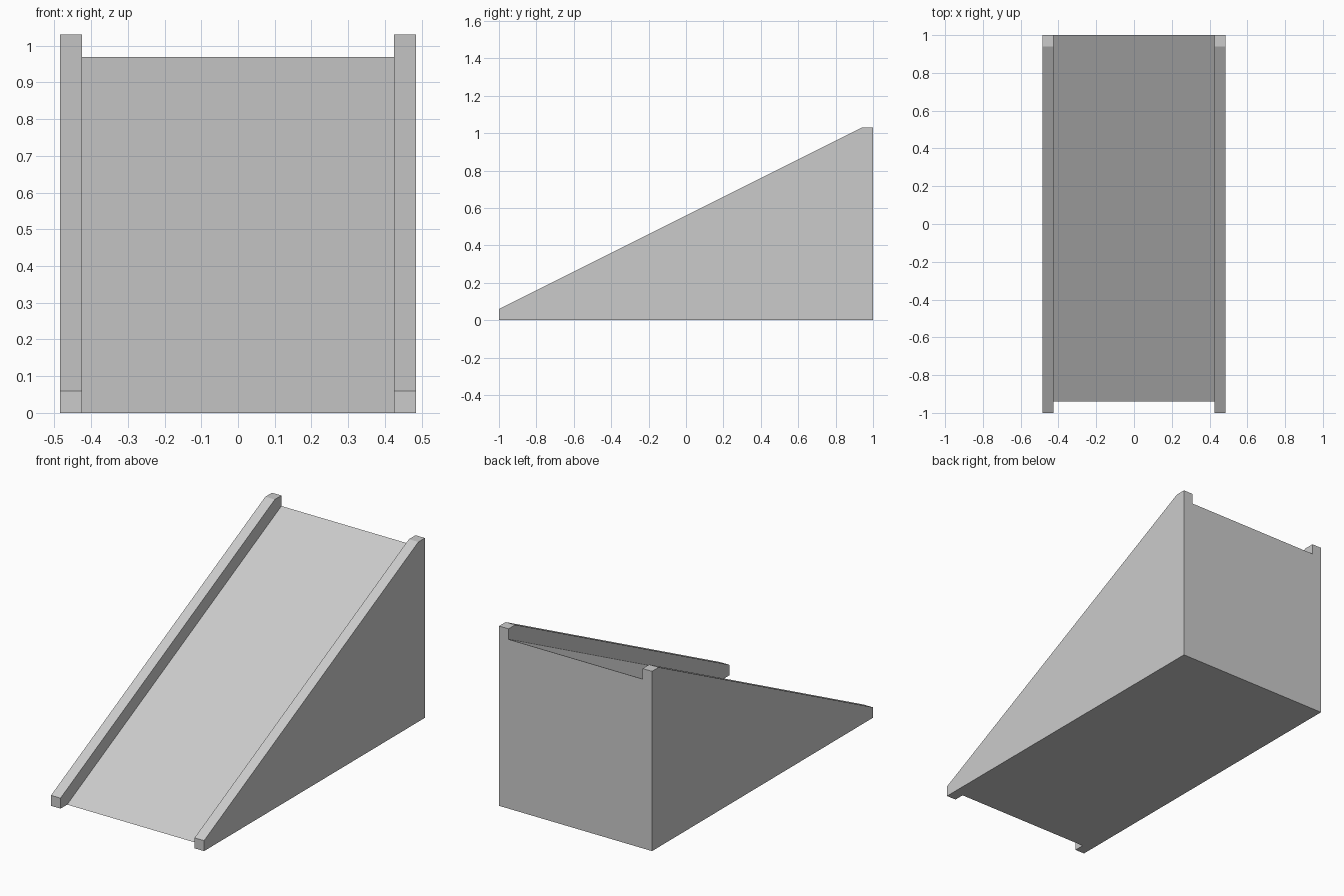
import bpy
import bmesh

cube = bpy.data.objects.get("Cube")
if cube:
    bpy.data.objects.remove(cube, do_unlink=True)

# Single plain grey
grey = bpy.data.materials.new("plain_grey")
grey.use_nodes = True
colour = (0.6, 0.6, 0.6, 1)
grey.diffuse_color = colour
grey.node_tree.nodes["Principled BSDF"].inputs["Base Color"].default_value = colour


def extrude_profile(name, profile, x0, x1):
    """Sweep a side profile of (y, z) points from x0 to x1."""
    bm = bmesh.new()
    face = bm.faces.new([bm.verts.new((x0, y, z)) for y, z in profile])
    swept = bmesh.ops.extrude_face_region(bm, geom=[face])["geom"]
    verts = [v for v in swept if isinstance(v, bmesh.types.BMVert)]
    bmesh.ops.translate(bm, verts=verts, vec=(x1 - x0, 0, 0))
    bmesh.ops.recalc_face_normals(bm, faces=bm.faces)
    mesh = bpy.data.meshes.new(name)
    bm.to_mesh(mesh)
    bm.free()
    mesh.materials.append(grey)
    obj = bpy.data.objects.new(name, mesh)
    bpy.context.collection.objects.link(obj)
    return obj


INNER, OUTER = 0.425, 0.485
KERB = 0.06

# Sloped wedge between the side walls
extrude_profile("ramp", [(-1 + KERB, 0), (1, 0), (1, 0.97)], -INNER, INNER)

# Side walls, rising above the slope with a flat top at the back
wall = [(-1, 0), (1, 0), (1, 0.97 + KERB), (1 - KERB, 0.97 + KERB), (-1, KERB)]
for name, side in (("left_wall", 1), ("right_wall", -1)):
    extrude_profile(name, wall, side * INNER, side * OUTER)
